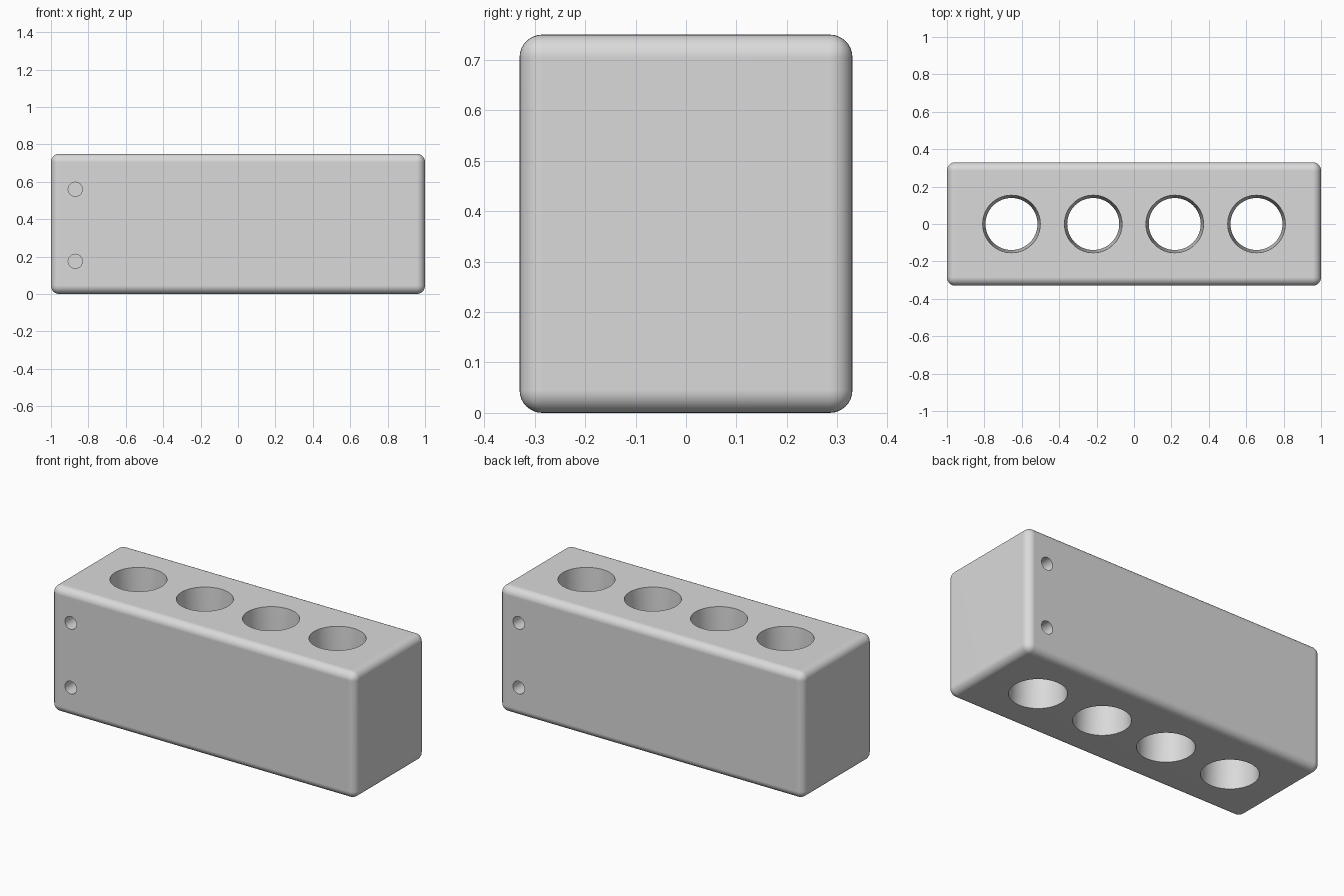
import bpy
import bmesh
import math
from mathutils import Matrix

default = bpy.data.objects.get("Cube")
if default:
    bpy.data.objects.remove(default, do_unlink=True)

LENGTH, DEPTH, HEIGHT = 2.0, 0.66, 0.75
ROUNDING = 0.045
MOUTH, NECK = 0.154, 0.139          # radii of the large holes
PIN_RADIUS, PIN_DEPTH = 0.038, 0.12

grey = bpy.data.materials.new("light_grey")
grey.use_nodes = True
grey.diffuse_color = (0.7, 0.7, 0.7, 1)
grey.node_tree.nodes["Principled BSDF"].inputs["Base Color"].default_value = (0.7, 0.7, 0.7, 1)


def finish(name, bm):
    mesh = bpy.data.meshes.new(name)
    bmesh.ops.recalc_face_normals(bm, faces=bm.faces)
    bm.to_mesh(mesh)
    bm.free()
    mesh.materials.append(grey)
    obj = bpy.data.objects.new(name, mesh)
    bpy.context.collection.objects.link(obj)
    return obj


def lathe(name, profile, matrix, sides):
    """Closed solid of revolution from (radius, height) pairs."""
    bm = bmesh.new()
    rings = []
    for r, z in profile:
        angles = [math.tau * i / sides for i in range(sides)]
        rings.append([bm.verts.new((r * math.cos(a), r * math.sin(a), z)) for a in angles])
    for low, high in zip(rings, rings[1:]):
        for i in range(sides):
            j = (i + 1) % sides
            bm.faces.new((low[i], low[j], high[j], high[i]))
    bm.faces.new(rings[0][::-1])
    bm.faces.new(rings[-1])
    bm.transform(matrix)
    obj = finish(name, bm)
    obj.hide_render = True
    return obj


# Rounded block
bm = bmesh.new()
bmesh.ops.create_cube(bm, size=1, matrix=Matrix.Translation((0, 0, HEIGHT / 2))
                      @ Matrix.Diagonal((LENGTH, DEPTH, HEIGHT, 1)))
block = finish("holder_block", bm)
bevel = block.modifiers.new("rounding", 'BEVEL')
bevel.width = ROUNDING
bevel.segments = 8

# Four through holes, slightly narrower halfway down
half = HEIGHT / 2
over = 0.02
wide = NECK + (MOUTH - NECK) * (half + over) / half
profile = [(wide, -half - over), (NECK, 0), (wide, half + over)]
cutters = [lathe("hole_cutter", profile, Matrix.Translation((x, 0, half)), 64)
           for x in (-0.655, -0.218, 0.218, 0.655)]

# Blind pin holes, on opposite ends of the front and back
pin = [(PIN_RADIUS, -over), (PIN_RADIUS, PIN_DEPTH)]
inward = Matrix.Translation((-0.87, -DEPTH / 2, 0)) @ Matrix.Rotation(-math.pi / 2, 4, 'X')
for turn in (0, math.pi):
    for z in (0.175, 0.56):
        place = Matrix.Translation((0, 0, z)) @ Matrix.Rotation(turn, 4, 'Z') @ inward
        cutters.append(lathe("pin_cutter", pin, place, 32))

for cutter in cutters:
    cut = block.modifiers.new("cut", 'BOOLEAN')
    cut.operation = 'DIFFERENCE'
    cut.solver = 'EXACT'
    cut.object = cutter

# Apply the cuts and drop the cutters
bpy.ops.object.select_all(action='DESELECT')
block.select_set(True)
bpy.context.view_layer.objects.active = block
for name in [m.name for m in block.modifiers]:
    bpy.ops.object.modifier_apply(modifier=name)
for cutter in cutters:
    bpy.data.objects.remove(cutter, do_unlink=True)

bpy.ops.object.shade_smooth_by_angle(angle=math.radians(30))
weighted = block.modifiers.new("even_shading", 'WEIGHTED_NORMAL')
weighted.keep_sharp = True
